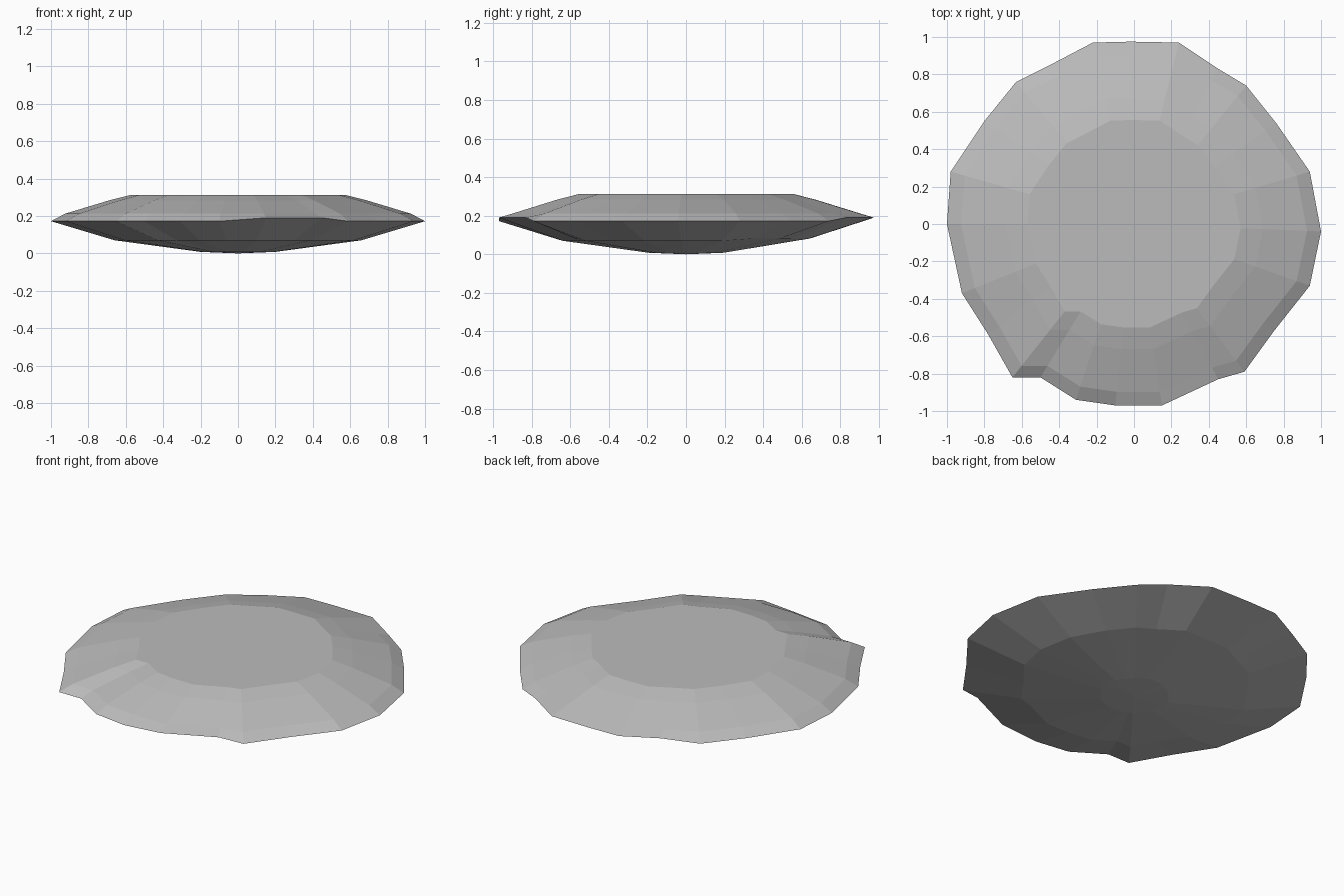
import bpy, bmesh

cube = bpy.data.objects.get("Cube")
if cube:
    bpy.data.objects.remove(cube, do_unlink=True)

# Stone colour
stone = bpy.data.materials.new("stone_grey")
stone.use_nodes = True
grey = (0.5, 0.5, 0.5, 1)
stone.diffuse_color = grey
stone.node_tree.nodes["Principled BSDF"].inputs["Base Color"].default_value = grey

# Irregular rim, counter-clockwise from the left side
rim = [(1, -.04), (.94, .28), (.76, .54), (.6, .74), (.45, .83), (.24, .97),
       (-.02, .975), (-.22, .97), (-.43, .86), (-.63, .76), (-.8, .55), (-.98, .28),
       (-1, 0), (-.92, -.37), (-.78, -.59), (-.65, -.82), (-.5, -.82), (-.31, -.94),
       (-.1, -.97), (.15, -.97), (.45, -.83), (.59, -.79), (.75, -.57), (.94, -.33)]

# Cross-section rings from underside to plateau: scale, height
rings = [(.2, .008), (.66, .07), (1, .172), (.925, .212), (.69, .283), (.57, .313)]


def rim_lift(x, y):
    """Raise the rim slightly at the back and front left."""
    return .018 if y > .8 or (x > .1 and y < -.8) else 0


bm = bmesh.new()
loops = []
for scale, height in rings:
    loops.append([bm.verts.new((x * scale, y * scale,
                                height + (rim_lift(x, y) if scale == 1 else 0)
                                + (.012 if scale == .66 and y > .5 else 0)))
                  for x, y in rim])

# Sloping sides
count = len(rim)
for low, high in zip(loops, loops[1:]):
    for i in range(count):
        j = (i + 1) % count
        bm.faces.new((low[i], low[j], high[j], high[i]))

# Flat top and shallow pointed base
bm.faces.new(loops[-1])
base = bm.verts.new((0, 0, 0))
for i in range(count):
    bm.faces.new((loops[0][(i + 1) % count], loops[0][i], base))
bmesh.ops.recalc_face_normals(bm, faces=bm.faces)

mesh = bpy.data.meshes.new("flat_stone")
bm.to_mesh(mesh)
bm.free()
mesh.materials.append(stone)
body = bpy.data.objects.new("flat_stone", mesh)
bpy.context.collection.objects.link(body)
